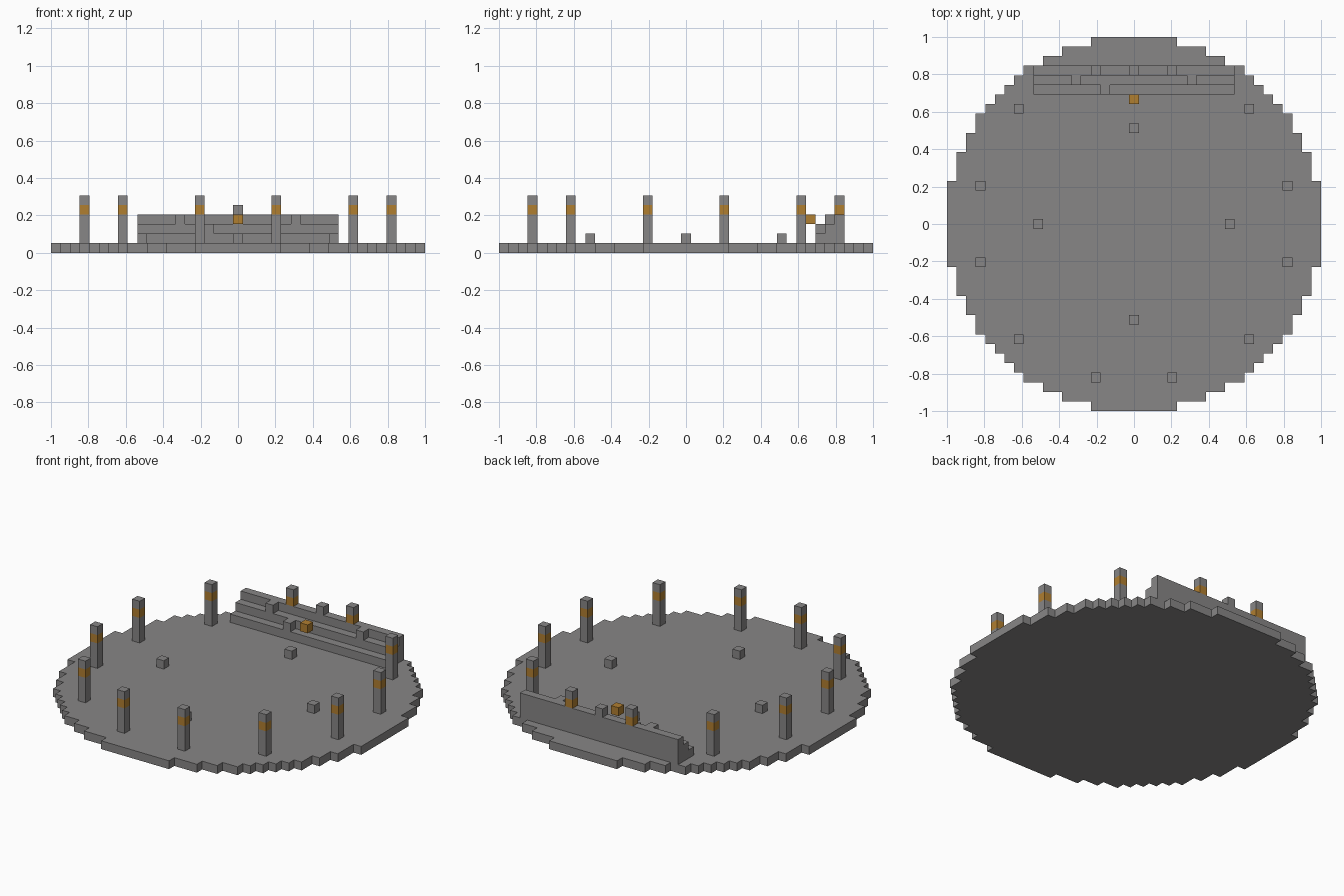
import bpy, bmesh, math
from mathutils import Matrix, Vector

U = 2 / 39          # edge length of one block
R = 19.5            # platform radius in blocks

cube = bpy.data.objects.get("Cube")
if cube:
    bpy.data.objects.remove(cube, do_unlink=True)


def material(name, rgb):
    m = bpy.data.materials.new(name)
    m.use_nodes = True
    m.diffuse_color = (*rgb, 1)
    bsdf = next(n for n in m.node_tree.nodes if n.type == "BSDF_PRINCIPLED")
    bsdf.inputs["Base Color"].default_value = (*rgb, 1)
    bsdf.inputs["Roughness"].default_value = 0.9
    return m


stone = material("stone_grey", (0.243, 0.238, 0.238))
amber = material("amber", (0.434, 0.209, 0.03))


def finish(name, bm, mats):
    bmesh.ops.recalc_face_normals(bm, faces=bm.faces)
    bm.transform(Matrix.Scale(U, 4))
    mesh = bpy.data.meshes.new(name)
    bm.to_mesh(mesh)
    bm.free()
    for m in mats:
        mesh.materials.append(m)
    ob = bpy.data.objects.new(name, mesh)
    bpy.context.collection.objects.link(ob)
    return ob


def prism(name, points, direction, mat):
    """Extrude a closed outline, given in block units."""
    bm = bmesh.new()
    face = bm.faces.new([bm.verts.new(p) for p in points])
    ext = bmesh.ops.extrude_face_region(bm, geom=[face])["geom"]
    bmesh.ops.translate(bm, vec=Vector(direction),
                        verts=[v for v in ext if isinstance(v, bmesh.types.BMVert)])
    return finish(name, bm, [mat])


def column(name, x, y, bottom, top, mat=stone, band=None):
    """One-block-wide column; an optional amber band covers one layer."""
    bm = bmesh.new()
    h = top - bottom
    bmesh.ops.create_cube(bm, size=1, matrix=Matrix.Translation((x, y, bottom + h / 2))
                          @ Matrix.Diagonal((1, 1, h, 1)))
    if band is not None:
        for z in (band, band + 1):
            if bottom < z < top:
                bmesh.ops.bisect_plane(bm, geom=bm.verts[:] + bm.edges[:] + bm.faces[:],
                                       plane_co=(0, 0, z), plane_no=(0, 0, 1))
        for f in bm.faces:
            if band < f.calc_center_median().z < band + 1:
                f.material_index = 1
    return finish(name, bm, [mat, amber])


# Stepped round platform
right_edge = []
for row in range(-19, 20):
    half = math.floor(math.sqrt(R * R - row * row)) + 0.5
    for y in (row - 0.5, row + 0.5):
        if (half, y) not in right_edge:
            right_edge.append((half, y))
outline = right_edge + [(-x, y) for x, y in reversed(right_edge)]
prism("platform", [(x, y, 0) for x, y in outline], (0, 0, 1), stone)

# Three-tier seating at the back
profile = [(13.5, 1), (13.5, 2), (14.5, 2), (14.5, 3), (15.5, 3),
           (15.5, 4), (16.5, 4), (16.5, 1)]
prism("seating_tiers", [(-10.5, y, z) for y, z in profile], (21, 0, 0), stone)

# Blocks resting on the tiers
for i, (x, y, z) in enumerate([(-3, 14, 2), (-6, 15, 3), (6, 15, 3), (0, 16, 4)]):
    column(f"seat_block_{i + 1}", x, y, z, z + 1)

# Ring of banded pillars; the back pair rises from the top tier
n = 0
for px, py in [(4, 16), (12, 12), (16, 4)]:
    for sx in (-1, 1):
        for sy in (-1, 1):
            n += 1
            base = 4 if (py == 16 and sy > 0) else 1
            column(f"pillar_{n}", px * sx, py * sy, base, 7 - 1, band=4)

# Floor markers and the floating amber block
for i, (x, y) in enumerate([(10, 0), (-10, 0), (0, 10), (0, -10)]):
    column(f"floor_marker_{i + 1}", x, y, 1, 2)
column("floating_block", 0, 13, 3, 4, mat=amber)
